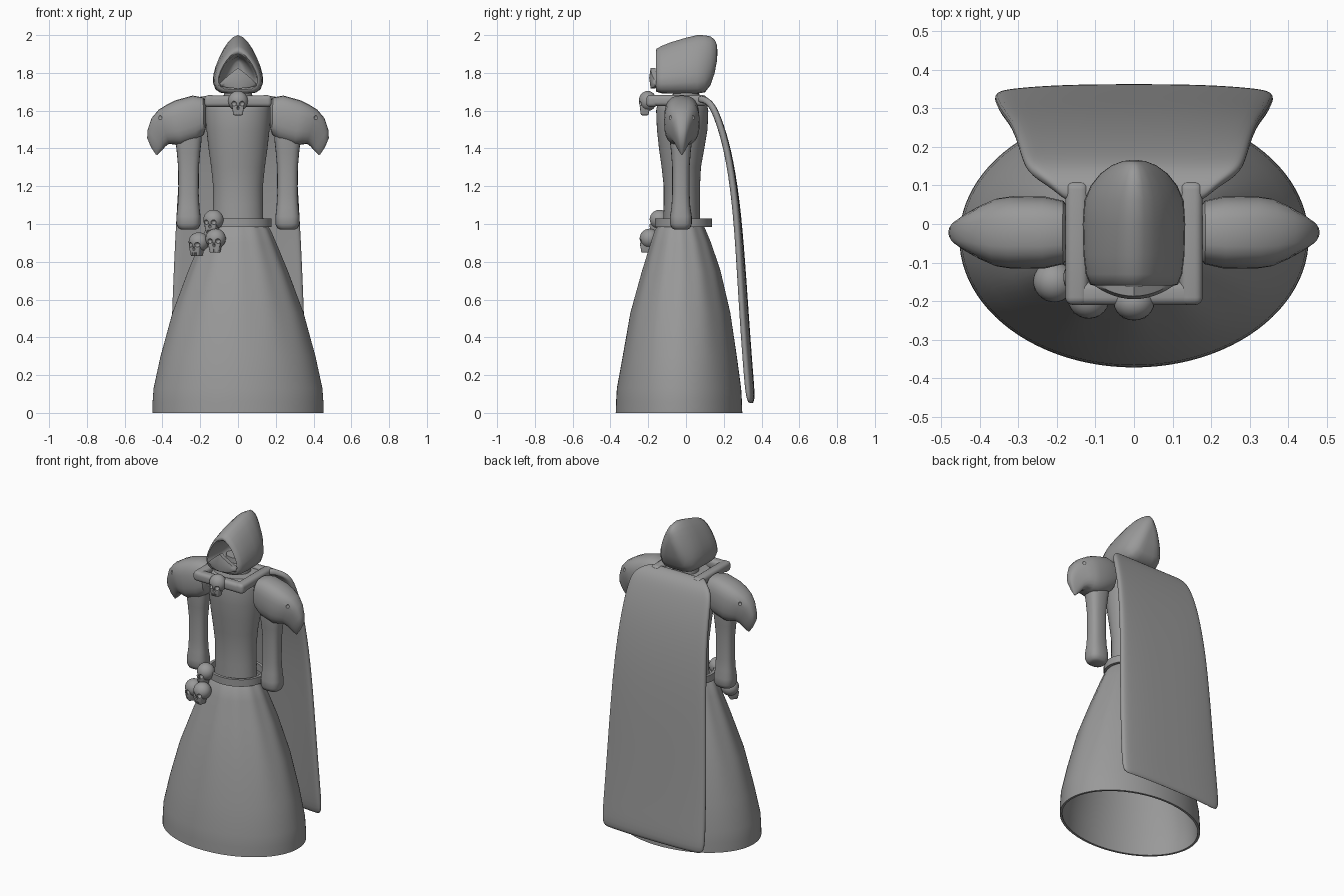
import bpy, bmesh, math
from mathutils import Vector

if "Cube" in bpy.data.objects:
    bpy.data.objects.remove(bpy.data.objects["Cube"])

grey = bpy.data.materials.new("plain grey")
grey.diffuse_color = (0.32, 0.32, 0.32, 1)
grey.use_nodes = True
grey.node_tree.nodes["Principled BSDF"].inputs["Base Color"].default_value = grey.diffuse_color


def finish(ob, angle=40):
    ob.data.materials.clear()
    ob.data.materials.append(grey)
    bpy.ops.object.select_all(action='DESELECT')
    ob.select_set(True)
    bpy.context.view_layer.objects.active = ob
    bpy.ops.object.shade_smooth_by_angle(angle=math.radians(angle))
    return ob


def add(name, bm):
    bmesh.ops.recalc_face_normals(bm, faces=bm.faces)
    me = bpy.data.meshes.new(name)
    bm.to_mesh(me)
    bm.free()
    ob = bpy.data.objects.new(name, me)
    bpy.context.collection.objects.link(ob)
    return ob


def loft(name, rings, closed=False):
    bm = bmesh.new()
    rows = [[bm.verts.new(p) for p in r] for r in rings]
    n = len(rows[0])
    pairs = list(zip(rows, rows[1:])) + ([(rows[-1], rows[0])] if closed else [])
    for a, b in pairs:
        for i in range(n):
            j = (i + 1) % n
            bm.faces.new((a[i], a[j], b[j], b[i]))
    if not closed:
        bm.faces.new(rows[0])
        bm.faces.new(rows[-1])
    return add(name, bm)


def oval(z, rx, cy, ry, cx=0, n=48, power=1.0, pleat=0):
    pts = []
    for i in range(n):
        t = 2 * math.pi * i / n
        c, s = math.cos(t), math.sin(t)
        k = 1 + pleat * math.cos(12 * t)
        pts.append((cx + rx * k * math.copysign(abs(c) ** power, c),
                    cy + ry * k * math.copysign(abs(s) ** power, s), z))
    return pts


def apply_mods(ob):
    bpy.context.view_layer.objects.active = ob
    for m in list(ob.modifiers):
        bpy.ops.object.modifier_apply(modifier=m.name)


def boolean(ob, other, op):
    m = ob.modifiers.new("cut", 'BOOLEAN')
    m.operation, m.object, m.solver = op, other, 'EXACT'
    apply_mods(ob)
    bpy.data.objects.remove(other)


def ball(name, loc, scale, seg=16):
    bm = bmesh.new()
    bmesh.ops.create_uvsphere(bm, u_segments=seg, v_segments=seg // 2 + 2, radius=1)
    for v in bm.verts:
        v.co = Vector([v.co[i] * scale[i] + loc[i] for i in range(3)])
    return add(name, bm)


def box(name, lo, hi, taper=1.0, bevel=0):
    bm = bmesh.new()
    bmesh.ops.create_cube(bm, size=1)
    for v in bm.verts:
        k = taper if v.co.z < 0 else 1
        v.co = Vector([(lo[i] + hi[i]) / 2 + v.co[i] * (hi[i] - lo[i]) * (k if i < 2 else 1)
                       for i in range(3)])
    if bevel:
        bmesh.ops.bevel(bm, geom=bm.edges[:], offset=bevel, segments=4, profile=0.5, affect='EDGES')
    return add(name, bm)


# Hollow flared skirt with soft pleats near the waist
skirt = [(0, .453, -.037, .335), (.06, .452, -.037, .333), (.13, .447, -.037, .329),
         (.3, .41, -.033, .302), (.53, .345, -.03, .263), (.75, .262, -.025, .206),
         (.9, .2, -.027, .158), (.97, .17, -.03, .132), (1.0, .145, -.025, .112)]
outer = [oval(*r, n=96, pleat=.012 * max(0, min(1, (r[0] - .3) / .5))) for r in skirt]
inner = [oval(z - (.02 if z > .9 else 0), rx - .014, cy, ry - .014, n=96) for z, rx, cy, ry in skirt]
finish(loft("skirt", inner[::-1] + outer))

# Torso and neck
torso = [(.98, .135, -.022, .098), (1.1, .132, -.022, .096), (1.2, .132, -.022, .096),
         (1.3, .142, -.025, .104), (1.4, .156, -.023, .12), (1.5, .167, -.02, .134),
         (1.6, .172, -.02, .138), (1.64, .165, -.02, .13), (1.66, .14, -.02, .11)]
finish(loft("torso", [oval(*r) for r in torso]))
finish(loft("neck", [oval(1.62, .08, 0, .075), oval(1.76, .07, 0, .065)]))

# Belt ring
belt = [(.985, .178, -.014, .151), (1.03, .178, -.014, .151),
        (1.03, .16, -.014, .133), (.985, .16, -.014, .133)]
finish(loft("belt", [oval(*r) for r in belt], closed=True))

# Collar bars around the neck
finish(box("collar_front", (-.178, -.21, 1.62), (.178, -.15, 1.68), bevel=.02))
for s, side in ((-1, "left"), (1, "right")):
    x0, x1 = sorted((s * .118, s * .178))
    finish(box("collar_" + side, (x0, -.21, 1.625), (x1, .11, 1.682), bevel=.02))

# Long cape hanging down the back
rows = [(.06, 1.66, .18), (.095, 1.662, .215), (.135, 1.635, .275), (.17, 1.56, .292),
        (.222, 1.4, .305), (.268, 1.13, .323), (.295, .81, .34), (.316, .5, .352),
        (.338, .2, .362), (.352, .045, .365)]
cols = [-1, -.85, -.5, 0, .5, .85, 1]
bm = bmesh.new()
grid = [[bm.verts.new((u * w, y - .02 * u ** 4 * min(1, max(0, 1.6 - z)), z)) for u in cols]
        for y, z, w in rows]
for a, b in zip(grid, grid[1:]):
    for i in range(len(cols) - 1):
        bm.faces.new((a[i], a[i + 1], b[i + 1], b[i]))
cape = add("cape", bm)
m = cape.modifiers.new("thickness", 'SOLIDIFY')
m.thickness, m.offset = .036, 0
m = cape.modifiers.new("smooth", 'SUBSURF')
m.levels = m.render_levels = 2
apply_mods(cape)
finish(cape, 60)

# Hood: pointed arch sections, hollow at the front
half = [(0, 0), (.4, 0), (.72, .02), (.9, .08), (1, .2), (.98, .34), (.9, .48), (.77, .62),
        (.6, .76), (.4, .885), (.2, .965), (0, 1)]
arch = half + [(-u, v) for u, v in half[-2:0:-1]]


def hood_ring(y, w, zb, zt):
    return [(u * w, y, zb + v * (zt - zb)) for u, v in arch]


hood = [(.05, .03, 1.78, 1.86), (.03, .06, 1.75, 1.88), (-.05, .085, 1.73, 1.885),
        (-.15, .098, 1.72, 1.9), (-.16, .104, 1.712, 1.912), (-.157, .114, 1.7, 1.927),
        (-.13, .125, 1.692, 1.942), (-.08, .131, 1.69, 1.962), (0, .133, 1.69, 1.986),
        (.06, .129, 1.69, 2.0), (.1, .112, 1.697, 1.999), (.13, .088, 1.735, 1.993),
        (.152, .058, 1.8, 1.975), (.163, .03, 1.86, 1.95), (.166, .008, 1.895, 1.92)]
finish(loft("hood", [hood_ring(*r) for r in hood]), 60)

# Peaked face cloth bulging out of the hood opening
rings = []
for i in range(13):
    u = -1 + i / 6
    y, top = -.152 - .035 * (1 - u * u), 1.735 + .092 * (1 - abs(u)) ** .85
    x, low = .103 * u, 1.718 + .014 * u * u
    rings.append([(x, y, low), (x, y - .008, (low + top) / 2), (x, y, top),
                  (x, y + .025, top), (x, y + .025, low)])
finish(loft("face_cloth", rings), 50)

# Beaked shoulder guards: (top x, z, bottom x, z, half width)
beak = [(.168, 1.645, .17, 1.51, .062), (.185, 1.67, .18, 1.475, .082),
        (.24, 1.68, .22, 1.44, .093), (.33, 1.655, .3, 1.415, .094), (.375, 1.633, .335, 1.42, .088),
        (.42, 1.605, .365, 1.425, .07), (.458, 1.56, .385, 1.41, .05),
        (.478, 1.5, .4, 1.392, .034), (.481, 1.455, .41, 1.382, .024),
        (.46, 1.405, .42, 1.374, .013), (.435, 1.368, .428, 1.366, .003)]
# Sleeve sections: height, half width, half depth
sleeve = [(.97, .038, .033), (.978, .054, .048), (1.0, .064, .058), (1.04, .064, .058),
          (1.09, .058, .05), (1.16, .054, .046), (1.3, .055, .046), (1.38, .062, .052),
          (1.45, .07, .06), (1.56, .07, .06)]
for s, side in ((-1, "left"), (1, "right")):
    rings = []
    for tx, tz, bx, bz, w in beak:
        ring = []
        for i in range(24):
            t = 2 * math.pi * i / 24
            c, d = math.cos(t), math.sin(t)
            k = (1 + math.copysign(abs(c) ** .8, c)) / 2
            ring.append((s * (bx + (tx - bx) * k),
                         -.022 + w * math.copysign(abs(d) ** .7, d), bz + (tz - bz) * k))
        rings.append(ring)
    guard = loft("shoulder_guard_" + side, rings)
    for e in (-1, 1):
        boolean(guard, ball("eye_cutter", (s * .415, -.022 + e * .076, 1.565), (.014, .022, .018)),
                'DIFFERENCE')
    finish(guard)
    finish(loft("sleeve_" + side,
                [oval(z, rx, -.027, ry, cx=s * .262, n=24, power=.75) for z, rx, ry in sleeve]))

# Skull ornament with jaw, sockets and teeth gaps
skull = ball("skull_collar", (0, 0, .2), (1, 1.05, .95), 24)
boolean(skull, box("jaw", (-.62, -.95, -1.15), (.62, .25, -.2), taper=.75, bevel=.12), 'UNION')
for x, z, rx, rz in ((-.42, -.05, .27, .24), (.42, -.05, .27, .24), (0, -.45, .13, .18)):
    boolean(skull, ball("socket_cutter", (x, -1, z), (rx, .4, rz)), 'DIFFERENCE')
for x in (-.22, 0, .22):
    boolean(skull, box("tooth_cutter", (x - .04, -1.2, -1.3), (x + .04, -.7, -.8)), 'DIFFERENCE')
finish(skull)
skull.scale = (.053, .045, .056)
skull.location = (0, -.203, 1.64)
for name, loc, turn in (("skull_belt_top", (-.13, -.14, 1.012), -25),
                        ("skull_belt_low", (-.118, -.193, .912), -12),
                        ("skull_belt_side", (-.208, -.15, .893), -35)):
    ob = bpy.data.objects.new(name, skull.data)
    bpy.context.collection.objects.link(ob)
    ob.location, ob.scale = loc, (.054, .05, .055)
    ob.rotation_euler = (0, 0, math.radians(turn))
